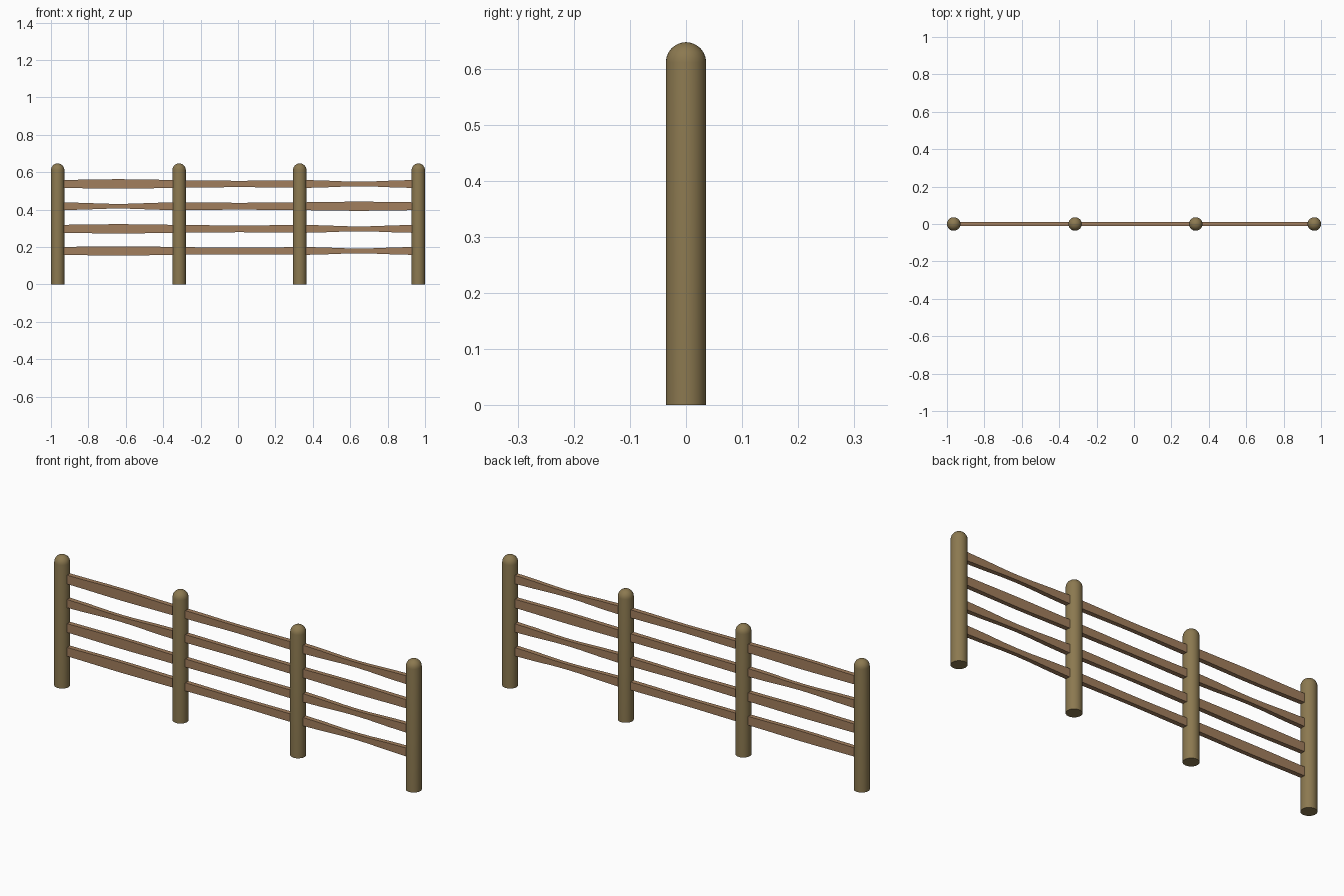
import bpy, bmesh, math

if "Cube" in bpy.data.objects:
    bpy.data.objects.remove(bpy.data.objects["Cube"])

def material(name, color):
    m = bpy.data.materials.new(name)
    m.diffuse_color = color
    m.use_nodes = True
    m.node_tree.nodes["Principled BSDF"].inputs["Base Color"].default_value = m.diffuse_color
    return m

post_mat = material("post_wood", (0.26, 0.19, 0.08, 1))
rail_mat = material("rail_wood", (0.36, 0.21, 0.11, 1))

def finish(bm, name, mat, angle):
    bmesh.ops.recalc_face_normals(bm, faces=bm.faces)
    me = bpy.data.meshes.new(name)
    bm.to_mesh(me)
    bm.free()
    ob = bpy.data.objects.new(name, me)
    bpy.context.collection.objects.link(ob)
    me.materials.append(mat)
    bpy.ops.object.select_all(action='DESELECT')
    ob.select_set(True)
    bpy.context.view_layer.objects.active = ob
    bpy.ops.object.shade_smooth_by_angle(angle=math.radians(angle))

def loft(bm, rings):
    """Skin a list of point rings and cap both ends."""
    rows = [[bm.verts.new(p) for p in ring] for ring in rings]
    n = len(rows[0])
    for a, b in zip(rows, rows[1:]):
        for i in range(n):
            j = (i + 1) % n
            bm.faces.new((a[i], a[j], b[j], b[i]))
    bm.faces.new(rows[0])
    bm.faces.new(rows[-1])

# Round posts with domed tops
R, SHAFT, SIDES = 0.036, 0.611, 32
POSTS = [-0.964, -0.315, 0.33, 0.964]

def post(x):
    profile = [(R, 0)] + [(R * math.cos(t), SHAFT + R * math.sin(t))
                          for t in (math.radians(k) for k in (0, 15, 30, 45, 60, 75, 87))]
    bm = bmesh.new()
    loft(bm, [[(x + r * math.cos(2 * math.pi * i / SIDES),
                r * math.sin(2 * math.pi * i / SIDES), z) for i in range(SIDES)]
              for r, z in profile])
    finish(bm, "post", post_mat, 40)

for x in POSTS:
    post(x)

# Hewn rails: height swells or narrows along each bay
STATIONS = [0, 0.2, 0.38, 0.5, 0.62, 0.8, 1]

def rail(x0, x1, z, h_end, h_mid, t_mid):
    bm = bmesh.new()
    rings = []
    for s in STATIONS:
        w = math.sin(math.pi * s) ** 2
        h = (h_end + (h_mid - h_end) * w) / 2
        t = 0.012 + (t_mid - 0.012) * w
        x = x0 + (x1 - x0) * s
        rings.append([(x, -t, z - h), (x, t, z - h), (x, t, z + h), (x, -t, z + h)])
    loft(bm, rings)
    finish(bm, "rail", rail_mat, 30)

# (centre height, (end height, middle height) per bay)
ROWS = [
    (0.537, [(0.043, 0.051), (0.040, 0.034), (0.043, 0.025)]),
    (0.418, [(0.042, 0.025), (0.040, 0.037), (0.042, 0.049)]),
    (0.297, [(0.043, 0.050), (0.041, 0.036), (0.043, 0.026)]),
    (0.179, [(0.043, 0.050), (0.040, 0.037), (0.043, 0.026)]),
]
for z, bays in ROWS:
    for k, (h_end, h_mid) in enumerate(bays):
        rail(POSTS[k] + 0.01, POSTS[k + 1] - 0.01, z, h_end, h_mid, 0.0105)
